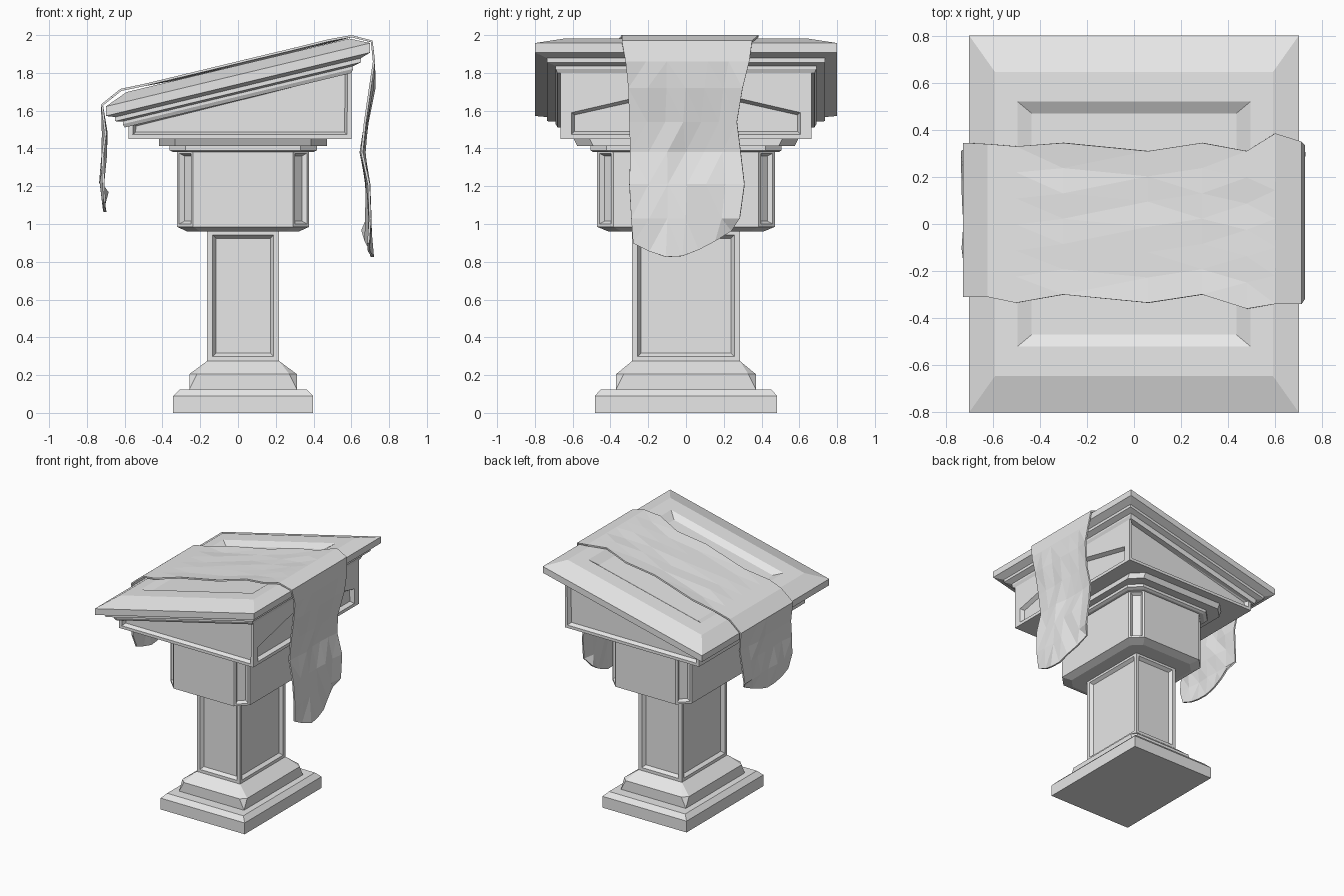
import bpy
import bmesh
import math
import random
from mathutils import Vector

random.seed(4)
default_cube = bpy.data.objects.get("Cube")
if default_cube:
    bpy.data.objects.remove(default_cube, do_unlink=True)

SLOPE = 0.24       # rise of the reading surface along x
COLUMN_X = 0.027   # the column stands slightly off centre

stone = bpy.data.materials.new("pale grey")
stone.use_nodes = True
stone.diffuse_color = (0.8, 0.8, 0.8, 1)
stone.node_tree.nodes["Principled BSDF"].inputs["Base Color"].default_value = stone.diffuse_color


def finish(bm, name, closed=True):
    """Turn a bmesh into a named, flat shaded object."""
    if closed:
        bmesh.ops.recalc_face_normals(bm, faces=bm.faces)
    mesh = bpy.data.meshes.new(name)
    bm.to_mesh(mesh)
    bm.free()
    mesh.materials.append(stone)
    obj = bpy.data.objects.new(name, mesh)
    bpy.context.collection.objects.link(obj)
    return obj


def ring(bm, half_x, half_y, z, cut=0, slope=0, center=COLUMN_X):
    """Rectangle with cut corners, optionally tilted along x."""
    quarter = [(half_x, half_y - cut), (half_x - cut, half_y)]
    points = []
    for sx, sy in ((1, 1), (-1, 1), (-1, -1), (1, -1)):
        corner = quarter if sx * sy > 0 else quarter[::-1]
        points += [(center + sx * x, sy * y) for x, y in corner]
    return [bm.verts.new((x, y, z + slope * x)) for x, y in points]


def loft(sections, **options):
    """Skin a stack of rings into a closed solid."""
    bm = bmesh.new()
    rings = [ring(bm, *section, **options) for section in sections]
    for low, high in zip(rings, rings[1:]):
        for i in range(len(low)):
            j = (i + 1) % len(low)
            bm.faces.new((low[i], low[j], high[j], high[i]))
    bm.faces.new(rings[0][::-1])
    bm.faces.new(rings[-1])
    bmesh.ops.remove_doubles(bm, verts=bm.verts, dist=1e-5)
    bmesh.ops.recalc_face_normals(bm, faces=bm.faces)
    bm.normal_update()
    return bm


def sink(bm, faces, frame, bevel, depth):
    """Sunken panel with a plain frame and sloping sides."""
    if frame:
        bmesh.ops.inset_individual(bm, faces=faces, thickness=frame)
    bmesh.ops.inset_individual(bm, faces=faces, thickness=bevel, depth=-depth)


# Stepped base
finish(loft([
    (0.37, 0.483, 0), (0.37, 0.483, 0.09), (0.335, 0.45, 0.125),
    (0.285, 0.37, 0.125), (0.285, 0.37, 0.205, 0.04), (0.19, 0.285, 0.275),
]), "stepped_base")

# Shaft with a sunken panel on each side
bm = loft([(0.19, 0.285, 0.27), (0.19, 0.285, 0.97)])
sink(bm, [f for f in bm.faces if abs(f.normal.z) < 0.1], 0.04, 0.025, 0.025)
finish(bm, "shaft")

# Capital block with panels on the cut corners
bm = loft([
    (0.295, 0.41, 0.96, 0.07), (0.35, 0.47, 0.985, 0.085),
    (0.35, 0.47, 1.39, 0.085),
])
corners = [f for f in bm.faces if min(abs(f.normal.x), abs(f.normal.y)) > 0.4
           and abs(f.normal.z) < 0.1]
sink(bm, corners, 0.022, 0.02, 0.025)
finish(bm, "capital_block")

# Mouldings under the desk
finish(loft([
    (0.37, 0.49, 1.38, 0.085), (0.39, 0.505, 1.39, 0.085),
    (0.39, 0.505, 1.412, 0.085), (0.445, 0.575, 1.412, 0.085),
    (0.445, 0.6, 1.46, 0.085),
]), "capital_moulding")

# Wedge shaped desk body
bm = bmesh.new()
bm.free()
bm = loft([(0.59, 0.665, 1.45), (0.59, 0.665, 1.69)], center=0.01)
for v in bm.verts:
    if v.co.z > 1.6:
        v.co.z += SLOPE * v.co.x
ridge = max(bm.edges, key=lambda e: sum(v.co.x + v.co.z for v in e.verts))
bmesh.utils.edge_split(ridge, ridge.verts[0], 0.5)
bm.normal_update()
sink(bm, [f for f in bm.faces if abs(f.normal.y) > 0.9], 0.032, 0.02, 0.03)

# Gabled panel on the tall end of the desk
gable = max(bm.faces, key=lambda f: f.normal.x)
bmesh.ops.inset_individual(bm, faces=[gable], thickness=0.03)
for v in gable.verts:
    if abs(v.co.y) < 0.1:
        v.co.z = 1.73
    else:
        v.co.y = math.copysign(0.605, v.co.y)
        v.co.z = 1.59 if v.co.z > 1.6 else 1.475
bm.normal_update()
sink(bm, [gable], 0, 0.02, 0.03)
finish(bm, "desk_body")

# Tilted lid: under-mouldings, lip, raised field and sunken panel
finish(loft([
    (0.60, 0.68, 1.655), (0.61, 0.69, 1.675), (0.61, 0.69, 1.69),
    (0.65, 0.735, 1.70), (0.65, 0.735, 1.722),
    (0.70, 0.80, 1.74), (0.70, 0.80, 1.79), (0.59, 0.645, 1.84),
    (0.495, 0.52, 1.84), (0.435, 0.47, 1.81),
], slope=SLOPE, center=0), "tilted_lid")

# Draped cloth: x, z, near edge, far edge, from the short end to the long end
drape = [
    (-0.70, 1.06, -0.27, 0.26), (-0.72, 1.22, -0.31, 0.31),
    (-0.71, 1.36, -0.30, 0.32), (-0.705, 1.48, -0.31, 0.33),
    (-0.72, 1.63, -0.31, 0.345), (-0.62, 1.71, -0.31, 0.34),
    (-0.50, 1.735, -0.335, 0.33), (-0.30, 1.783, -0.30, 0.345),
    (0.06, 1.87, -0.335, 0.31), (0.29, 1.925, -0.30, 0.345),
    (0.48, 1.972, -0.36, 0.31), (0.60, 1.994, -0.34, 0.385),
    (0.708, 1.967, -0.34, 0.35), (0.72, 1.86, -0.32, 0.335),
    (0.71, 1.72, -0.305, 0.30), (0.68, 1.54, -0.30, 0.27),
    (0.66, 1.38, -0.295, 0.29), (0.69, 1.21, -0.30, 0.31),
    (0.69, 1.03, -0.29, 0.285), (0.705, 0.82, -0.28, 0.24),
]
COLUMNS = 6
bm = bmesh.new()
rows = []
for index, (x, z, near, far) in enumerate(drape):
    row = []
    for c in range(COLUMNS + 1):
        t = c / COLUMNS
        p = Vector((x, near + (far - near) * t, z))
        inner = 0 < c < COLUMNS
        side = abs(2 * t - 0.8) ** 1.5
        if index == 0:
            p.z += 0.08 * side
        elif index == len(drape) - 1:
            p.z += 0.11 * side
            p.x -= 0.03 * side
        if abs(x) < 0.5 and inner:
            p.z -= random.uniform(0, 0.012)      # sag over the sunken panel
        elif z < 1.5 or (x > 0 and z < 1.8):
            p.x += random.uniform(-0.012, 0.012)  # folds in the hanging ends
        row.append(bm.verts.new(p))
    rows.append(row)
for a, b in zip(rows, rows[1:]):
    for c in range(COLUMNS):
        bm.faces.new((a[c], b[c], b[c + 1], a[c + 1]))
bmesh.ops.triangulate(bm, faces=bm.faces)
cloth = finish(bm, "draped_cloth", closed=False)
thickness = cloth.modifiers.new("thickness", "SOLIDIFY")
thickness.thickness = 0.012
thickness.offset = 0
